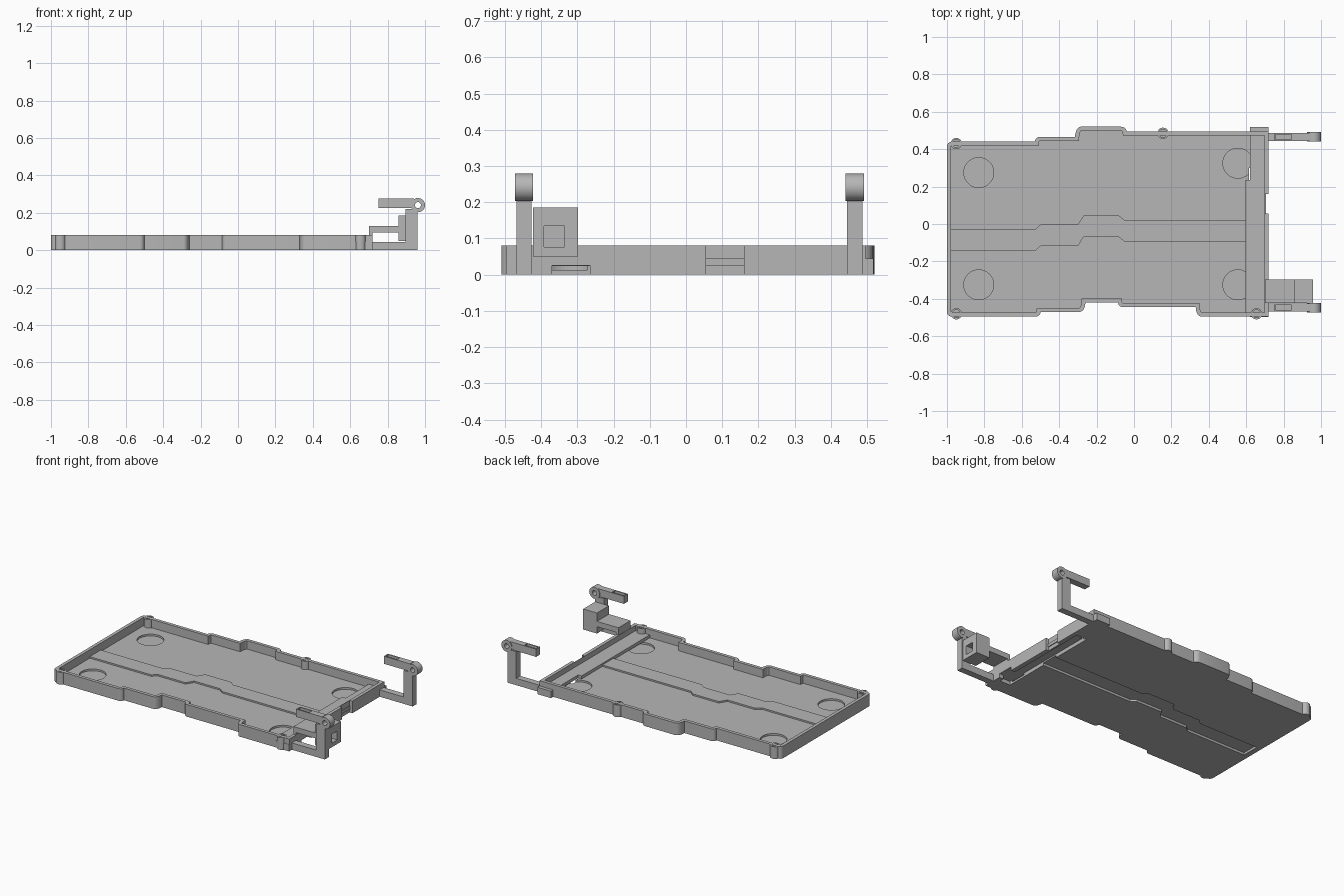
import bpy, bmesh, math
from mathutils import Vector

if "Cube" in bpy.data.objects:
    bpy.data.objects.remove(bpy.data.objects["Cube"], do_unlink=True)

grey = bpy.data.materials.new("plain grey")
grey.use_nodes = True
GREY = (0.47, 0.47, 0.47, 1)
grey.diffuse_color = GREY
grey.node_tree.nodes["Principled BSDF"].inputs["Base Color"].default_value = GREY


def prism(name, pts, lo, hi, axis="z"):
    """Extrude a closed outline; axis z takes (x, y) points, axis y takes (x, z)."""
    bm = bmesh.new()
    place = (lambda a, b: (a, b, lo)) if axis == "z" else (lambda a, b: (a, lo, b))
    face = bm.faces.new([bm.verts.new(place(*p)) for p in pts])
    moved = bmesh.ops.extrude_face_region(bm, geom=[face])["geom"]
    d = Vector((0, 0, hi - lo)) if axis == "z" else Vector((0, hi - lo, 0))
    bmesh.ops.translate(bm, vec=d, verts=[g for g in moved if isinstance(g, bmesh.types.BMVert)])
    bmesh.ops.recalc_face_normals(bm, faces=bm.faces)
    mesh = bpy.data.meshes.new(name)
    bm.to_mesh(mesh)
    bm.free()
    mesh.materials.append(grey)
    ob = bpy.data.objects.new(name, mesh)
    bpy.context.scene.collection.objects.link(ob)
    return ob


def box(name, x, y, z):
    return prism(name, [(x[0], y[0]), (x[1], y[0]), (x[1], y[1]), (x[0], y[1])], *z)


def disc(a, b, r, n=32):
    return [(a + r * math.cos(2 * math.pi * i / n), b + r * math.sin(2 * math.pi * i / n))
            for i in range(n)]


def cut(target, cutter):
    m = target.modifiers.new("cut", "BOOLEAN")
    m.operation, m.solver, m.object = "DIFFERENCE", "EXACT", cutter
    cutter.hide_render = True
    cutter.hide_set(True)


def step(low, high, n=6):
    """Quarter-round step from a low point to a high point."""
    return [(high[0] + (low[0] - high[0]) * math.cos(t), low[1] + (high[1] - low[1]) * math.sin(t))
            for t in (math.pi / 2 * i / n for i in range(n + 1))]


def inset(pts, d):
    """Mitred inward offset of a clockwise outline."""
    out = []
    for i, p in enumerate(pts):
        p = Vector(p)
        u = (p - Vector(pts[i - 1])).normalized()
        v = (Vector(pts[(i + 1) % len(pts)]) - p).normalized()
        a, b = Vector((u.y, -u.x)), Vector((v.y, -v.x))
        out.append(tuple(p + (a + b) * d / (1 + a.dot(b))))
    return out


# Tray outline, clockwise: back edge, right end, front edge
back = (step((-1, .415), (-.975, .44)) + step((-.53, .44), (-.505, .465))
        + step((-.315, .465), (-.285, .52)) + step((-.04, .495), (-.07, .52))[::-1])
front = (step((.33, -.445), (.36, -.495))[::-1] + step((-.085, -.42), (-.06, -.445))[::-1]
         + step((-.26, -.42), (-.29, -.47))
         + step((-.5, -.47), (-.525, -.495)) + step((-1, -.47), (-.975, -.495))[::-1])
outline = back + [(.72, .495), (.72, -.495)] + front

tray = prism("tray", outline, 0, .08)
cut(tray, prism("tray_pocket_cutter", inset(outline, .022), .025, .12))

# Round recesses in the floor
for x, y in ((-.83, .275), (-.83, -.325), (.555, .325), (.555, -.325)):
    cut(tray, prism("round_recess_cutter", disc(x, y, .08, 48), .013, .06))

# Kinked raised cable channel, hollow underneath
top_line = [(-.53, -.03), (-.5, -.003), (-.3, -.003), (-.27, .045), (-.08, .045), (-.05, .02)]
low_line = [(x, y - .115) for x, y in top_line]


def channel(name, x0, x1, lo, hi):
    pts = [(x0, -.03)] + top_line + [(x1, .02), (x1, -.095)] + low_line[::-1] + [(x0, -.145)]
    return prism(name, pts, lo, hi)


channel("cable_channel", -.985, .61, .02, .035)
cut(tray, channel("cable_channel_cutter", -.965, .65, -.02, .015))

# Cross duct at the right end, open underneath
prism("cross_duct", [(.595, -.48), (.705, -.48), (.705, .48), (.62, .48), (.62, .235), (.595, .235)],
      .0245, .045)
cut(tray, box("cross_duct_cutter", (.615, .69), (-.4, .3), (-.02, .03)))
cut(tray, box("duct_exit_cutter", (.68, .75), (-.37, -.265), (-.02, .025)))
cut(tray, box("end_gap_cutter", (.7, .75), (.055, .16), (-.02, .12)))

# Screw posts with blind holes
smooth = []
for name, x, y in (("back_right", -.95, .43), ("back_middle", .155, .485),
                   ("front_right", -.95, -.48), ("front_left", .655, -.48)):
    post = prism(name + "_post", disc(x, y, .03), 0, .08)
    cut(post, prism("post_hole_cutter", disc(x, y, .021), .07, .12))
    smooth.append(post)

# Hinge arms: foot, upright, rounded head and slotted finger
for side, y in (("front", -.447), ("back", .466)):
    s = 1 if y > 0 else -1
    outer = .518 if y > 0 else -.497
    box(side + "_arm_base", (.62, .72), sorted((y - s * .021, outer)), (0, .045))
    prism(side + "_arm", [(.7, 0), (.96, 0), (.96, .22), (.895, .22), (.895, .045), (.7, .045)],
          y - .021, y + .021, "y")
    finger = box(side + "_finger", (.75, .94), (y - .021, y + .021), (.225, .275))
    cut(finger, box("finger_slot_cutter", (.757, .842), (y - .013, y + .013), (.245, .32)))
    head = prism(side + "_hinge_head", disc(.962, .241, .038), y - .025, y + .025, "y")
    cut(head, prism("hinge_hole_cutter", disc(.962, .241, .016, 24), y - .1, y + .1, "y"))
    smooth.append(head)

# Socket block carried by a raised bracket beside the front arm
holder = prism("socket_block", [(.7, .07), (.72, .07), (.72, .095), (.857, .095), (.857, .05),
                                (.957, .05), (.957, .185), (.857, .185), (.857, .13), (.7, .13)],
               -.423, -.298, "y")
cut(holder, box("socket_cutter", (.9, 1.1), (-.392, -.335), (.077, .135)))

# Smooth round parts
bpy.ops.object.select_all(action="DESELECT")
for ob in smooth + [tray]:
    ob.select_set(True)
bpy.context.view_layer.objects.active = tray
bpy.ops.object.shade_smooth_by_angle(angle=math.radians(30))
